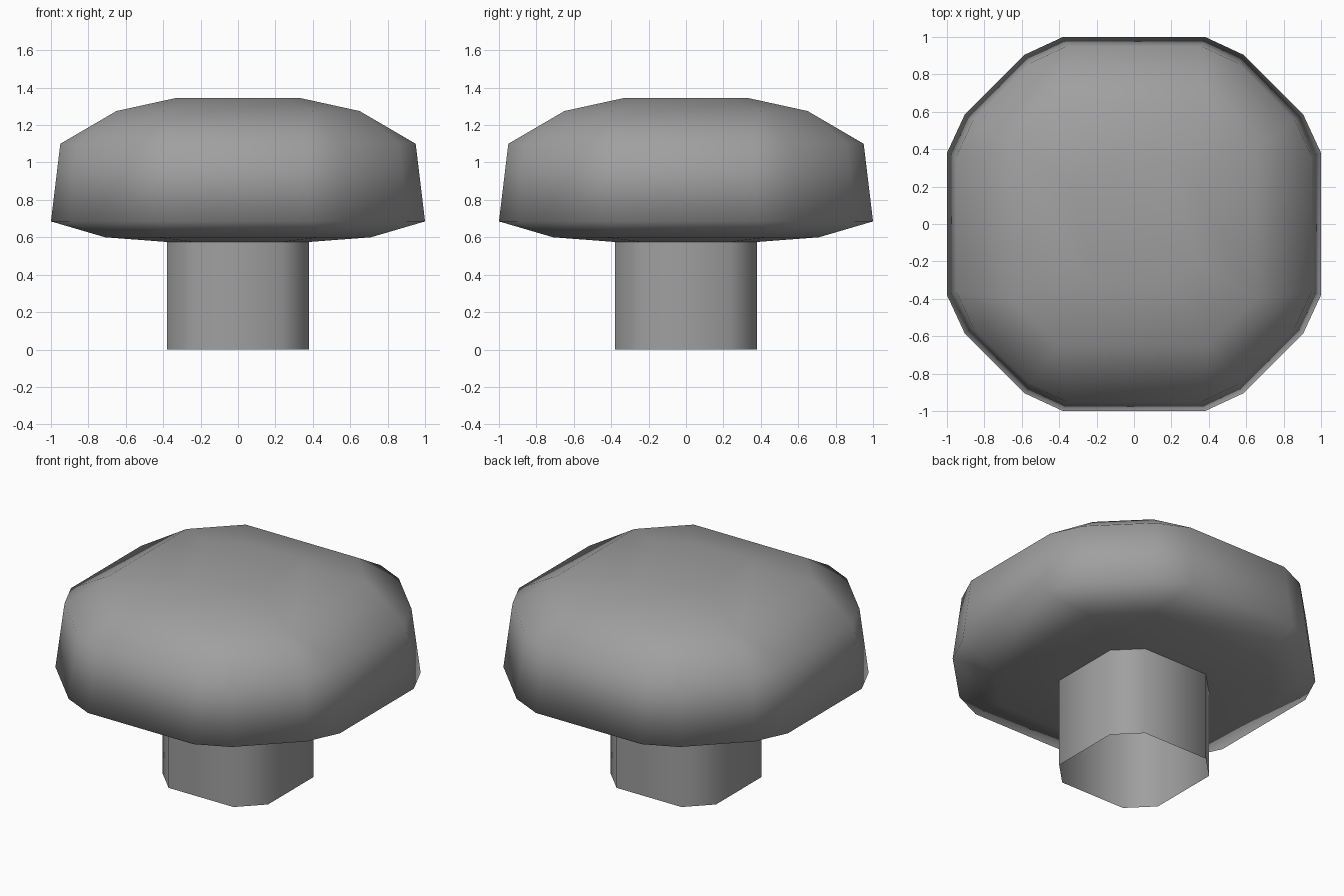
import bpy
import bmesh

cube = bpy.data.objects.get("Cube")
if cube:
    bpy.data.objects.remove(cube, do_unlink=True)

GREY = (0.35, 0.35, 0.35, 1.0)
grey = bpy.data.materials.new("mid_grey")
grey.use_nodes = True
grey.diffuse_color = GREY
grey.node_tree.nodes["Principled BSDF"].inputs["Base Color"].default_value = GREY


def ring(bm, z, corner):
    """Closed loop with four-way symmetry, from the points of one quadrant."""
    loop = []
    pts = list(corner)
    for _ in range(4):
        loop += [bm.verts.new((x, y, z)) for x, y in pts]
        pts = [(-y, x) for x, y in pts]
    return loop


def octagon(r):
    """Quadrant of a square with cut corners."""
    return [(r, r * 0.615), (r * 0.615, r)]


def rounded(s):
    """Quadrant of a square with bevelled corners."""
    return [(s, s * 0.38), (s * 0.905, s * 0.585),
            (s * 0.585, s * 0.905), (s * 0.38, s)]


def bridge(bm, low, high):
    """Join two loops upward; a double-density loop adds corner triangles."""
    n = max(len(low), len(high))
    pick = lambda loop, i: loop[(i % n) * len(loop) // n]
    for i in range(n):
        quad = [pick(low, i), pick(low, i + 1), pick(high, i + 1), pick(high, i)]
        bm.faces.new(list(dict.fromkeys(quad)))


def finish(bm, name):
    mesh = bpy.data.meshes.new(name)
    bm.to_mesh(mesh)
    bm.free()
    mesh.materials.append(grey)
    mesh.shade_smooth()
    obj = bpy.data.objects.new(name, mesh)
    bpy.context.collection.objects.link(obj)


# Cap: underside, rim, shoulder and flattened crown
bm = bmesh.new()
loops = [ring(bm, 0.575, octagon(0.38)),
         ring(bm, 0.60, octagon(0.71)),
         ring(bm, 0.685, rounded(1.0)),
         ring(bm, 1.10, rounded(0.95)),
         ring(bm, 1.275, octagon(0.65)),
         ring(bm, 1.345, octagon(0.33))]
for low, high in zip(loops, loops[1:]):
    bridge(bm, low, high)
bm.faces.new(loops[-1])
finish(bm, "cap")

# Stem: open tube meeting the underside of the cap
bm = bmesh.new()
bridge(bm, ring(bm, 0.0, octagon(0.38)), ring(bm, 0.575, octagon(0.38)))
finish(bm, "stem")
